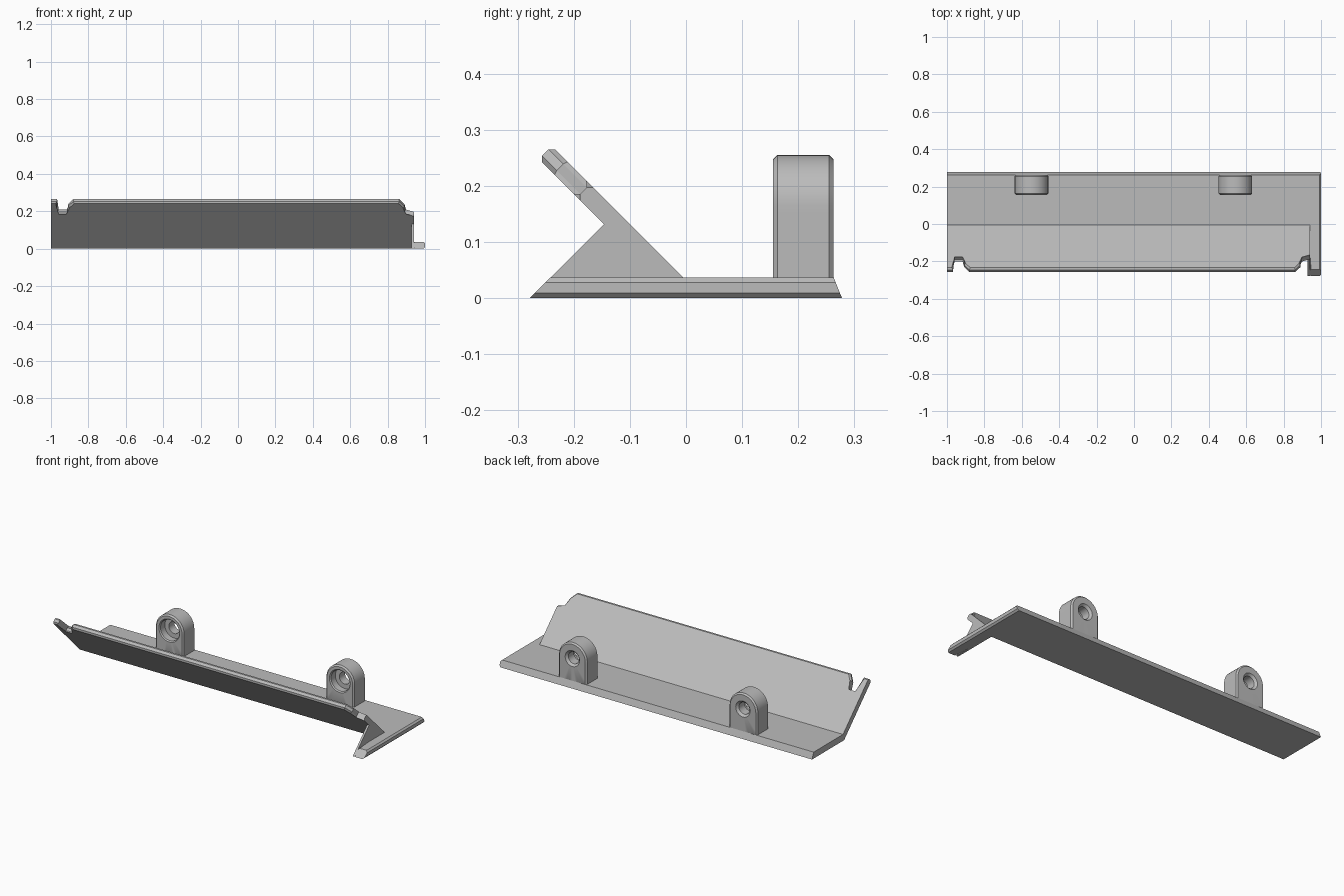
import bpy, bmesh, math

cube = bpy.data.objects.get("Cube")
if cube:
    bpy.data.objects.remove(cube)

GREY = (0.5, 0.5, 0.5, 1)
mat = bpy.data.materials.new("plain grey")
mat.use_nodes = True
mat.diffuse_color = GREY
mat.node_tree.nodes["Principled BSDF"].inputs["Base Color"].default_value = GREY


def finish(name, bm, smooth=False):
    bmesh.ops.recalc_face_normals(bm, faces=bm.faces)
    mesh = bpy.data.meshes.new(name)
    bm.to_mesh(mesh)
    bm.free()
    mesh.materials.append(mat)
    ob = bpy.data.objects.new(name, mesh)
    bpy.context.collection.objects.link(ob)
    if smooth:
        bpy.ops.object.select_all(action='DESELECT')
        ob.select_set(True)
        bpy.context.view_layer.objects.active = ob
        bpy.ops.object.shade_smooth_by_angle(angle=math.radians(30))
    return ob


def loft(rings, closed=False):
    """Join point rings of equal length; cap the ends unless closed."""
    bm = bmesh.new()
    loops = [[bm.verts.new(p) for p in ring] for ring in rings]
    n = len(loops[0])
    pairs = list(zip(loops, loops[1:]))
    if closed:
        pairs.append((loops[-1], loops[0]))
    else:
        bm.faces.new(loops[0])
        bm.faces.new(loops[-1])
    for a, b in pairs:
        for i in range(n):
            j = (i + 1) % n
            bm.faces.new((a[i], a[j], b[j], b[i]))
    return bm


def chamfer(bm, width, rule):
    edges = [e for e in bm.edges if rule(*[v.co for v in e.verts])]
    bmesh.ops.bevel(bm, geom=edges, offset=width, segments=1,
                    affect='EDGES', clamp_overlap=True)


# Base: L-shaped slab with a forward arm on the left end
H = 0.037
ARM = 0.938


def base_ring(z, front, back):
    return [(x, y, z) for x, y in ((-1, -0.015), (ARM, -0.015), (ARM, front),
                                   (1, front), (1, back), (-1, back))]


bm = loft([base_ring(0, -0.279, 0.278), base_ring(H, -0.242, 0.263)])


def arm_side(a, b):
    along_y = abs(a.z - b.z) < 0.001 and abs(a.x - b.x) < 0.001
    return along_y and a.x > 0.9


chamfer(bm, 0.009, arm_side)
finish("base_plate", bm)

# Sloping front flap: outline as x and top-surface height
STEP = 0.0235
outline = [(-1, STEP), (0.94, STEP), (0.94, 0.203), (0.89, 0.203),
           (0.89, 0.245), (0.862, 0.271), (-0.88, 0.271), (-0.908, 0.245),
           (-0.908, 0.203), (-0.967, 0.203), (-0.967, 0.271), (-1, 0.271)]
top = [(x, 0.032 - z, z) for x, z in outline]
under = [(x, y - STEP, z - STEP) for x, y, z in top]
bm = loft([under, top])


def rim(a, b):
    same_side = abs((a.y + a.z) - (b.y + b.z)) < 0.001
    return same_side and min(a.z - a.y, b.z - b.y) > 0.33


chamfer(bm, 0.0085, rim)
finish("front_flap", bm)

# Thin web joining the flap to the arm
web = [(-0.278, 0), (-0.143, 0.135), (-0.13, 0.14), (0, 0.02), (0, 0)]
finish("flap_web", loft([[(x, y, z) for y, z in web] for x in (0.928, 0.94)]))

# Pair of upright lugs with a stepped bolt hole
ANGLES = [2 * math.pi * i / 48 for i in range(48)]
CENTRE_Z = 0.165


def circle(cx, r, y):
    return [(cx + r * math.cos(a), y, CENTRE_Z + r * math.sin(a)) for a in ANGLES]


def arch(cx, r, y):
    pts = []
    drop = r * math.tan(math.pi / 3)
    for a in ANGLES:
        c, s = math.cos(a), math.sin(a)
        k = r
        if s < -1e-6:
            k = min(r / max(abs(c), 1e-6), drop / -s)
        pts.append((cx + k * c, y, CENTRE_Z + k * s))
    return pts


for side, cx in (("right", -0.548), ("left", 0.542)):
    rings = [arch(cx, 0.082, 0.155), arch(cx, 0.09, 0.163),
             arch(cx, 0.09, 0.255), arch(cx, 0.082, 0.263),
             circle(cx, 0.046, 0.263), circle(cx, 0.034, 0.251),
             circle(cx, 0.034, 0.2), circle(cx, 0.06, 0.2),
             circle(cx, 0.06, 0.161), circle(cx, 0.066, 0.155)]
    finish(side + "_lug", loft(rings, closed=True), smooth=True)
